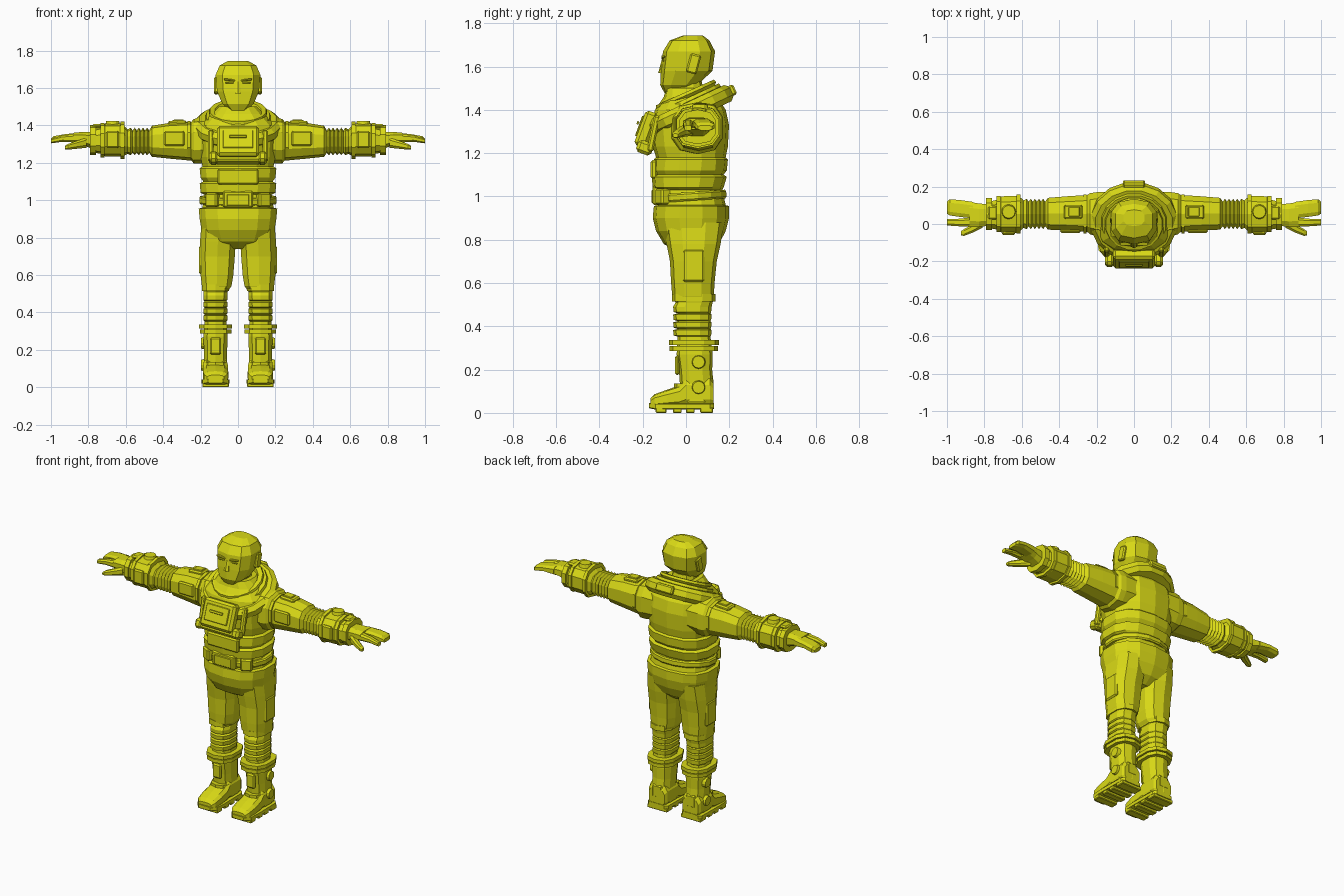
import bpy, bmesh, math
from mathutils import Vector, Matrix

suit = bpy.data.materials.new("suit_yellow")
suit.diffuse_color = (0.70, 0.70, 0.008, 1)


def finish(name, bm, mirror=False, bevel=0):
    bmesh.ops.recalc_face_normals(bm, faces=bm.faces)
    me = bpy.data.meshes.new(name)
    bm.to_mesh(me)
    bm.free()
    me.materials.append(suit)
    ob = bpy.data.objects.new(name, me)
    bpy.context.collection.objects.link(ob)
    if bevel:
        b = ob.modifiers.new("bevel", 'BEVEL')
        b.width, b.segments = bevel, 1
    if mirror:
        ob.modifiers.new("mirror", 'MIRROR').use_mirror_merge = False
    return ob


def loft(name, rings, axis='z', n=12, power=2.5, mirror=False):
    """Skin rounded-square rings given as (position, a0, a1, b0, b1)."""
    bm = bmesh.new()
    se = lambda v: math.copysign(abs(v) ** (2 / power), v)
    top = se(math.cos(math.pi / n))
    loops = []
    for t, a0, a1, b0, b1 in rings:
        loop = []
        for i in range(n):
            w = (i + 0.5) * 2 * math.pi / n
            a = (a0 + a1) / 2 + (a1 - a0) / 2 * se(math.cos(w)) / top
            b = (b0 + b1) / 2 + (b1 - b0) / 2 * se(math.sin(w)) / top
            co = {'x': (t, a, b), 'y': (a, t, b), 'z': (a, b, t)}[axis]
            loop.append(bm.verts.new(co))
        loops.append(loop)
    for p, q in zip(loops, loops[1:]):
        for i in range(n):
            j = (i + 1) % n
            bm.faces.new((p[i], p[j], q[j], q[i]))
    bm.faces.new(loops[0])
    bm.faces.new(loops[-1])
    return finish(name, bm, mirror)


def hoop(name, center, rx, ry, tilt, section, n=16):
    """Sweep a closed (radial, height) section round a tilted ellipse."""
    bm = bmesh.new()
    m = Matrix.Translation(center) @ Matrix.Rotation(math.radians(tilt), 4, 'X')
    loops = []
    for i in range(n):
        w = (i + 0.5) * 2 * math.pi / n
        loops.append([bm.verts.new(m @ Vector(((rx + r) * math.cos(w), (ry + r) * math.sin(w), h)))
                      for r, h in section])
    k = len(section)
    for i in range(n):
        p, q = loops[i], loops[(i + 1) % n]
        for j in range(k):
            bm.faces.new((p[j], q[j], q[(j + 1) % k], p[(j + 1) % k]))
    return finish(name, bm)


def box(name, c, s, tilt=0, mirror=False, bevel=0.008, axis='X'):
    bm = bmesh.new()
    m = Matrix.Translation(c) @ Matrix.Rotation(math.radians(tilt), 4, axis) @ Matrix.Diagonal((*s, 1))
    bmesh.ops.create_cube(bm, size=1, matrix=m)
    return finish(name, bm, mirror, bevel)


def disc(name, c, r, depth, axis='z'):
    bm = bmesh.new()
    rot = Matrix.Rotation(math.pi / 2, 4, 'Y') if axis == 'x' else Matrix()
    bmesh.ops.create_cone(bm, cap_ends=True, segments=12, radius1=r, radius2=r * 0.85,
                          depth=depth, matrix=Matrix.Translation(c) @ rot)
    return finish(name, bm, True)


# Torso with padded folds: (z, half width, front y, back y)
body = [(.74, .10, -.03, .10), (.78, .165, -.10, .15), (.84, .195, -.135, .18), (.90, .205, -.15, .195),
        (.955, .21, -.145, .195), (.96, .19, -.13, .18), (1.03, .18, -.125, .165), (1.04, .20, -.15, .17),
        (1.09, .205, -.155, .185), (1.10, .185, -.14, .17), (1.12, .20, -.15, .185), (1.17, .205, -.145, .19),
        (1.18, .19, -.135, .18), (1.23, .20, -.15, .19), (1.33, .205, -.16, .195), (1.40, .20, -.14, .18),
        (1.46, .14, -.10, .14), (1.50, .10, -.09, .10)]
loft("torso", [(z, -w, w, f, b) for z, w, f, b in body], n=14)
hoop("hip_belt", (0, .022, 1.0), .205, .162, 4,
     [(0, -.02), (.006, -.012), (.006, .012), (0, .02), (-.03, .02), (-.03, -.02)])

# Waist and chest equipment
box("belt_box", (0, -.135, 1.005), (.16, .04, .09))
box("belt_box_lid", (0, -.153, 1.0), (.12, .012, .06), bevel=.003)
box("belt_pouch", (.135, -.105, 1.0), (.07, .05, .075), 28, True, axis='Z')
box("abdomen_pad", (0, -.148, 1.125), (.22, .03, .085))
box("chest_pack", (0, -.185, 1.31), (.225, .06, .17), -20, bevel=.014)
box("chest_panel", (0, -.213, 1.325), (.16, .012, .10), -20, bevel=.003)
box("chest_slot", (0, -.222, 1.34), (.09, .01, .015), -20, bevel=.002)
box("chest_bar", (0, -.188, 1.222), (.25, .065, .05), -20, bevel=.012)
box("chest_bar_cap", (.13, -.19, 1.225), (.05, .075, .06), -20, True, .014)
box("chest_strap", (.145, -.15, 1.29), (.03, .03, .17), -12, True)

# Neck ring: thick roll and thin flared rims
hoop("collar_roll", (0, .015, 1.395), .195, .185, 25,
     [(.04, -.018), (.04, .018), (.015, .04), (-.025, .04), (-.045, .01), (-.04, -.04), (.015, -.042)])
hoop("collar_rim", (0, -.005, 1.48), .145, .142, 24,
     [(.008, 0), (.012, -.014), (-.03, -.06), (-.05, -.06), (-.02, 0)])
hoop("collar_lower_rim", (0, .005, 1.445), .165, .16, 25,
     [(.008, .008), (.012, -.008), (-.03, -.04), (-.05, -.04), (-.03, .008)])
box("collar_back_plate", (0, .213, 1.49), (.12, .03, .05), 25)

# Neck and head: (z, half width, front y, back y)
loft("neck", [(1.44, -.08, .08, -.07, .09), (1.53, -.07, .07, -.06, .07)], n=10)
head = [(1.478, .045, -.098, 0), (1.515, .083, -.116, .05), (1.58, .112, -.112, .118),
        (1.67, .12, -.102, .13), (1.72, .098, -.072, .105), (1.744, .055, -.01, .075)]
loft("head", [(z, -w, w, f, b) for z, w, f, b in head], n=10, power=2.7)
box("ear", (.117, .035, 1.612), (.022, .05, .09), -15, True, .007)
box("brow", (.046, -.106, 1.643), (.06, .016, .010), -7, True, .003, 'Y')
box("eye", (.046, -.106, 1.628), (.045, .010, .008), 0, True, .002)
loft("nose", [(1.57, -.017, .017, -.127, -.10), (1.635, -.007, .007, -.11, -.09)], n=6)

# Arms: (x, y0, y1, z0, z1), with elbow folds
arm = [(.12, -.08, .17, 1.21, 1.43), (.20, -.065, .17, 1.20, 1.435), (.235, -.055, .165, 1.20, 1.43),
       (.25, -.042, .155, 1.215, 1.415), (.36, -.035, .148, 1.225, 1.41), (.46, -.03, .14, 1.235, 1.395)]
for i in range(5):
    x = .475 + i * .022
    arm += [(x, -.012, .12, 1.255, 1.37), (x + .011, -.028, .135, 1.243, 1.385)]
arm += [(.59, -.02, .125, 1.25, 1.375), (.605, -.035, .14, 1.243, 1.39), (.63, -.048, .15, 1.237, 1.407),
        (.71, -.045, .148, 1.237, 1.407), (.73, -.03, .13, 1.25, 1.39), (.79, -.02, .115, 1.26, 1.375)]
loft("arm", arm, 'x', 10, 2.6, True)
for name, x, grow, w in (("shoulder_band", .262, .008, .018), ("forearm_band", .618, .007, .02),
                         ("wrist_band", .725, .0, .02), ("glove_cuff", .775, -.012, .03)):
    loft(name, [(x - w / 2, -.043 - grow, .15 + grow, 1.232 - grow, 1.41 + grow),
                (x + w / 2, -.043 - grow, .15 + grow, 1.232 - grow, 1.41 + grow)], 'x', 10, 2.5, True)
box("upper_arm_pocket", (.325, .065, 1.412), (.10, .075, .025), 3, True, axis='Y')
box("upper_arm_flap", (.32, .065, 1.425), (.06, .05, .012), 3, True, .003, 'Y')
box("upper_arm_front_pad", (.34, -.038, 1.33), (.11, .02, .08), 0, True)
disc("forearm_dial", (.67, .065, 1.413), .04, .022)
box("forearm_front_pad", (.67, -.05, 1.325), (.07, .02, .09), 0, True)
box("wrist_pad", (.755, .06, 1.397), (.05, .07, .02), 0, True)

# Gloves
loft("palm", [(.78, -.01, .105, 1.275, 1.365), (.83, -.015, .11, 1.295, 1.365), (.88, -.015, .118, 1.31, 1.36)],
     'x', 8, 2.8, True)
loft("fingers", [(.86, .03, .118, 1.305, 1.36), (.93, .038, .128, 1.315, 1.352), (.985, .046, .132, 1.305, 1.342),
                 (1.0, .055, .12, 1.305, 1.328)], 'x', 8, 3, True)
loft("index_finger", [(.86, -.015, .035, 1.308, 1.355), (.94, -.012, .028, 1.312, 1.346),
                      (1.0, -.008, .026, 1.304, 1.328)], 'x', 8, 2.6, True)
loft("thumb", [(.81, -.02, .04, 1.28, 1.335), (.86, -.045, .0, 1.275, 1.318),
               (.91, -.064, -.028, 1.27, 1.30), (.925, -.06, -.038, 1.272, 1.29)], 'x', 8, 2.5, True)

# Legs: (z, inner x, outer x, front y, back y), with knee folds
leg = [(.88, .02, .195, -.10, .17), (.78, .012, .203, -.085, .155), (.70, .017, .205, -.07, .138),
       (.60, .025, .20, -.065, .128), (.54, .035, .193, -.06, .125), (.51, .055, .185, -.045, .12)]
for i in range(4):
    z = .49 - i * .036
    leg += [(z, .055, .185, -.056, .115), (z - .024, .057, .185, -.054, .113), (z - .030, .062, .178, -.036, .11)]
leg += [(.27, .055, .185, -.04, .12), (.20, .058, .182, -.03, .118), (.13, .06, .18, -.025, .125),
        (.05, .055, .185, -.03, .125)]
loft("leg", leg, 'z', 10, 2.6, True)
for name, z, h, g in (("thigh_cuff", .532, .034, .0), ("boot_top_band", .325, .022, .016),
                      ("boot_lower_band", .297, .022, .012), ("ankle_band", .125, .02, -.012)):
    loft(name, [(z + s * h / 2, .048 - g, .192 + g, -.062 - g * .8, .132 + g) for s in (-1, 1)],
         'z', 10, 2.6, True)
box("thigh_pocket", (.198, .035, .68), (.022, .10, .15), 0, True)
box("boot_buckle", (.12, -.04, .22), (.06, .02, .09), 0, True)
box("heel_pad", (.12, .118, .12), (.07, .02, .08), 0, True)
for z in (.235, .118):
    disc("boot_disc", (.187, .058, z), .033, .022, 'x')

# Boots: (y, inner x, outer x, bottom z, top z)
loft("boot_foot", [(-.165, .075, .165, .03, .065), (-.145, .058, .182, .025, .085), (-.09, .052, .188, .025, .105),
                   (-.03, .054, .186, .025, .125), (.0, .055, .185, .025, .165), (.11, .055, .185, .025, .165),
                   (.127, .065, .175, .03, .14)], 'y', 10, 3, True)
loft("boot_sole", [(-.172, .08, .16, .022, .045), (-.14, .05, .19, .015, .045), (-.08, .045, .195, .015, .045),
                   (.11, .048, .192, .015, .045), (.13, .065, .175, .018, .045)], 'y', 8, 5, True)
for y, w in ((-.115, .05), (-.04, .04), (.02, .04), (.095, .06)):
    box("boot_tread", (.12, y, .012), (.142, w, .024), 0, True, .004)
